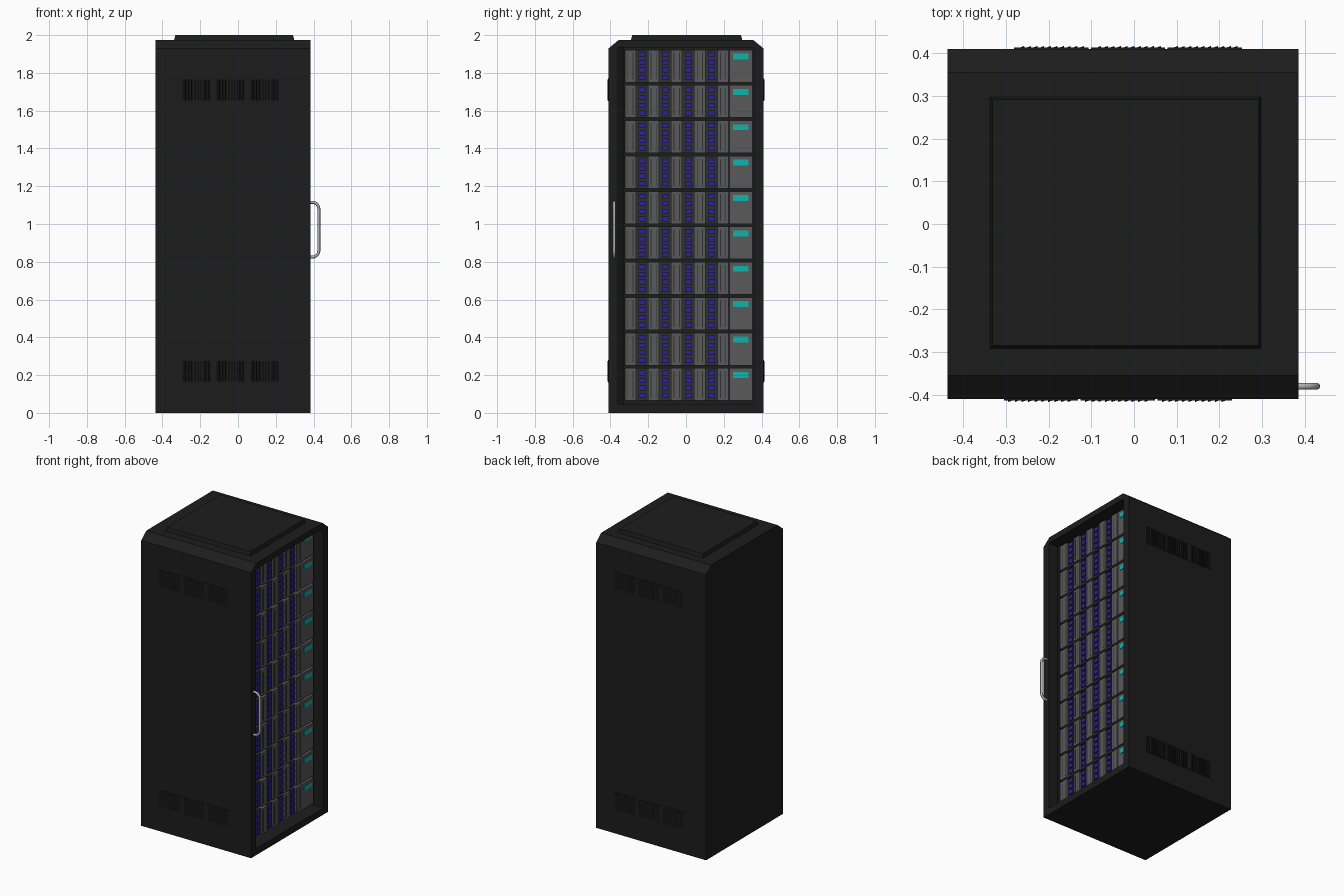
import bpy, bmesh, math
from mathutils import Matrix, Vector

if "Cube" in bpy.data.objects:
    bpy.data.objects.remove(bpy.data.objects["Cube"])


def material(name, rgb):
    m = bpy.data.materials.new(name)
    m.diffuse_color = (*rgb, 1)
    m.use_nodes = True
    m.node_tree.nodes["Principled BSDF"].inputs["Base Color"].default_value = m.diffuse_color
    return m


BLACK = material("black_steel", (0.012, 0.012, 0.012))
DARK = material("dark_vent", (0.006, 0.006, 0.006))
GREY = material("unit_grey", (0.10, 0.10, 0.10))
SLOT = material("slot_dark", (0.03, 0.03, 0.03))
PURPLE = material("lamp_purple", (0.03, 0.015, 0.30))
TEAL = material("screen_teal", (0.005, 0.45, 0.40))
STEEL = material("handle_steel", (0.45, 0.45, 0.45))


def finish(name, bm, mat):
    bmesh.ops.recalc_face_normals(bm, faces=bm.faces)
    me = bpy.data.meshes.new(name)
    bm.to_mesh(me)
    bm.free()
    ob = bpy.data.objects.new(name, me)
    bpy.context.collection.objects.link(ob)
    me.materials.append(mat)
    return ob


def boxes(name, items, mat):
    """One object from many (x0, x1, y0, y1, z0, z1, turn about z) boxes."""
    bm = bmesh.new()
    for x0, x1, y0, y1, z0, z1, turn in items:
        mtx = (Matrix.Translation(((x0 + x1) / 2, (y0 + y1) / 2, (z0 + z1) / 2))
               @ Matrix.Rotation(turn, 4, 'Z')
               @ Matrix.Diagonal((x1 - x0, y1 - y0, z1 - z0, 1)))
        bmesh.ops.create_cube(bm, size=1, matrix=mtx)
    return finish(name, bm, mat)


# cabinet: chamfered profile drawn in y-z and extruded along x
X0, X1 = -0.437, 0.385
bm = bmesh.new()
profile = [(-0.41, 0), (0.41, 0), (0.41, 1.93), (0.355, 1.975), (-0.355, 1.975), (-0.41, 1.93)]
face = bm.faces.new([bm.verts.new((X0, y, z)) for y, z in profile])
ext = bmesh.ops.extrude_face_region(bm, geom=[face])
bmesh.ops.translate(bm, vec=(X1 - X0, 0, 0),
                    verts=[v for v in ext["geom"] if isinstance(v, bmesh.types.BMVert)])
cabinet = finish("cabinet", bm, BLACK)

# open bay on the +x side
FACE = 0.32
cutter = boxes("bay_cutter", [(0.27, 0.5, -0.36, 0.36, 0.045, 1.935, 0)], BLACK)
cutter.hide_render = True
cutter.hide_viewport = True
cut = cabinet.modifiers.new("bay", 'BOOLEAN')
cut.operation = 'DIFFERENCE'
cut.solver = 'EXACT'
cut.object = cutter

# mounting rail beside the units
boxes("mounting_rail", [(0.27, FACE - 0.005, -0.36, -0.33, 0.045, 1.935, 0)], DARK)

# raised lid with sloping edge and a dished centre
bm = bmesh.new()
bmesh.ops.create_cube(bm, size=1, matrix=Matrix.Translation((-0.02, 0.003, 1.986))
                      @ Matrix.Diagonal((0.637, 0.59, 0.028, 1)))
bm.normal_update()
top = max(bm.faces, key=lambda f: f.calc_center_median().z)
for v in top.verts:
    v.co.x -= math.copysign(0.007, v.co.x)
    v.co.y -= math.copysign(0.007, v.co.y)
finish("roof_lid", bm, BLACK)

# louvred vents: front set, and the back set turned half round the cabinet axis
plates, slats = [], []
CX = (X0 + X1) / 2
for z0, z1 in ((0.16, 0.28), (1.65, 1.77)):
    for g in range(3):
        a = -0.305 + g * 0.18
        for side in (1, -1):
            def put(u0, u1, d0, d1, lo, hi, turn, out):
                if side < 0:
                    u0, u1 = 2 * CX - u1, 2 * CX - u0
                y0, y1 = sorted((-side * (0.41 + d0), -side * (0.41 + d1)))
                out.append((u0, u1, y0, y1, lo, hi, turn))
            put(a, a + 0.174, -0.01, 0.003, z0, z1, 0, plates)
            for i in range(10):
                u = a + 0.01 + i * 0.0155
                put(u, u + 0.013, 0.0015, 0.0045, z0 + 0.005, z1 - 0.005,
                    math.radians(22), slats)
boxes("vent_plates", plates, BLACK)
boxes("vent_slats", slats, DARK)

# ten rack units, each with blades, lamp columns and a screen
blades, trays, slots, lamps, screens = [], [], [], [], []
for n in range(10):
    z0 = 0.065 + n * 0.1872
    z1 = z0 + 0.172
    trays.append((0.26, FACE - 0.012, -0.325, 0.352, z0, z1, 0))
    for i in range(5):
        y = -0.294 + i * 0.1225
        blades.append((0.27, FACE, y - 0.030, y + 0.029, z0, z1, 0))
        for dy in (-0.014, 0.014):
            slots.append((FACE - 0.004, FACE + 0.001, y + dy - 0.002, y + dy + 0.002,
                          z0 + 0.015, z1 - 0.015, 0))
    for i in range(4):
        y = -0.2325 + i * 0.1225
        for k in range(4):
            zc = z0 + 0.026 + k * 0.040
            lamps.append((FACE - 0.02, FACE - 0.002, y - 0.018, y + 0.018,
                          zc - 0.013, zc + 0.013, 0))
    blades.append((0.27, FACE, 0.229, 0.352, z0, z1, 0))
    screens.append((FACE - 0.01, FACE + 0.003, 0.248, 0.33, z0 + 0.121, z0 + 0.152, 0))
boxes("unit_trays", trays, SLOT)
boxes("unit_blades", blades, GREY)
boxes("blade_slots", slots, SLOT)
boxes("lamps", lamps, PURPLE)
boxes("screens", screens, TEAL)

# door handle: bent rod swept along a short path
cu = bpy.data.curves.new("door_handle", 'CURVE')
cu.dimensions = '3D'
cu.bevel_depth = 0.008
cu.bevel_resolution = 2
cu.use_fill_caps = True
sp = cu.splines.new('POLY')
R = 0.035
path = [Vector((0.375, -0.38, 0.825))]
for zc, start in ((0.825 + R, -90), (1.115 - R, 0)):
    for k in range(7):
        t = math.radians(start + k * 15)
        path.append(Vector((0.428 - R + R * math.cos(t), -0.38, zc + R * math.sin(t))))
path.append(Vector((0.375, -0.38, 1.115)))
sp.points.add(len(path) - 1)
for p, co in zip(sp.points, path):
    p.co = (*co, 1)
sp.use_smooth = True
handle = bpy.data.objects.new("door_handle", cu)
bpy.context.collection.objects.link(handle)
cu.materials.append(STEEL)
